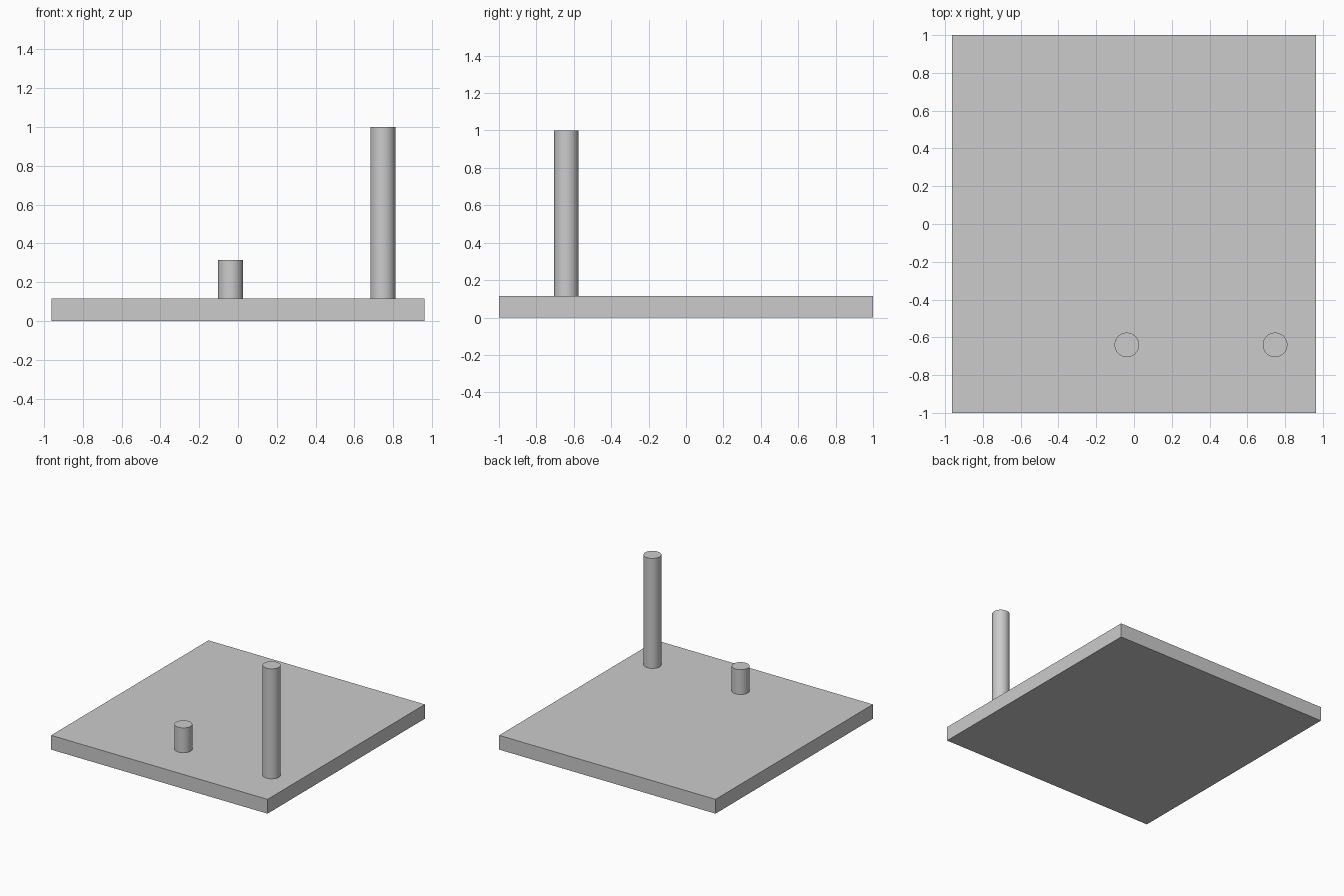
import bpy
import math

if "Cube" in bpy.data.objects:
    bpy.data.objects.remove(bpy.data.objects["Cube"])

PLATE_TOP = 0.115
PEG_RADIUS = 0.065
PEG_Y = -0.64


def box(name, size, center):
    bpy.ops.mesh.primitive_cube_add(size=1, location=center)
    ob = bpy.context.object
    ob.name = name
    ob.scale = size
    bpy.ops.object.transform_apply(location=False, rotation=False, scale=True)
    return ob


def peg(name, x, top):
    # Round upright standing on the plate
    height = top - PLATE_TOP
    bpy.ops.mesh.primitive_cylinder_add(
        vertices=64, radius=PEG_RADIUS, depth=height,
        location=(x, PEG_Y, PLATE_TOP + height / 2))
    ob = bpy.context.object
    ob.name = name
    bpy.ops.object.shade_smooth_by_angle(angle=math.radians(30))
    return ob


# Flat base plate
box("base_plate", (1.926, 2.0, PLATE_TOP), (0, 0, PLATE_TOP / 2))

# Short and tall pegs along the front edge
peg("short_peg", -0.038, 0.315)
peg("tall_peg", 0.747, 1.0)
